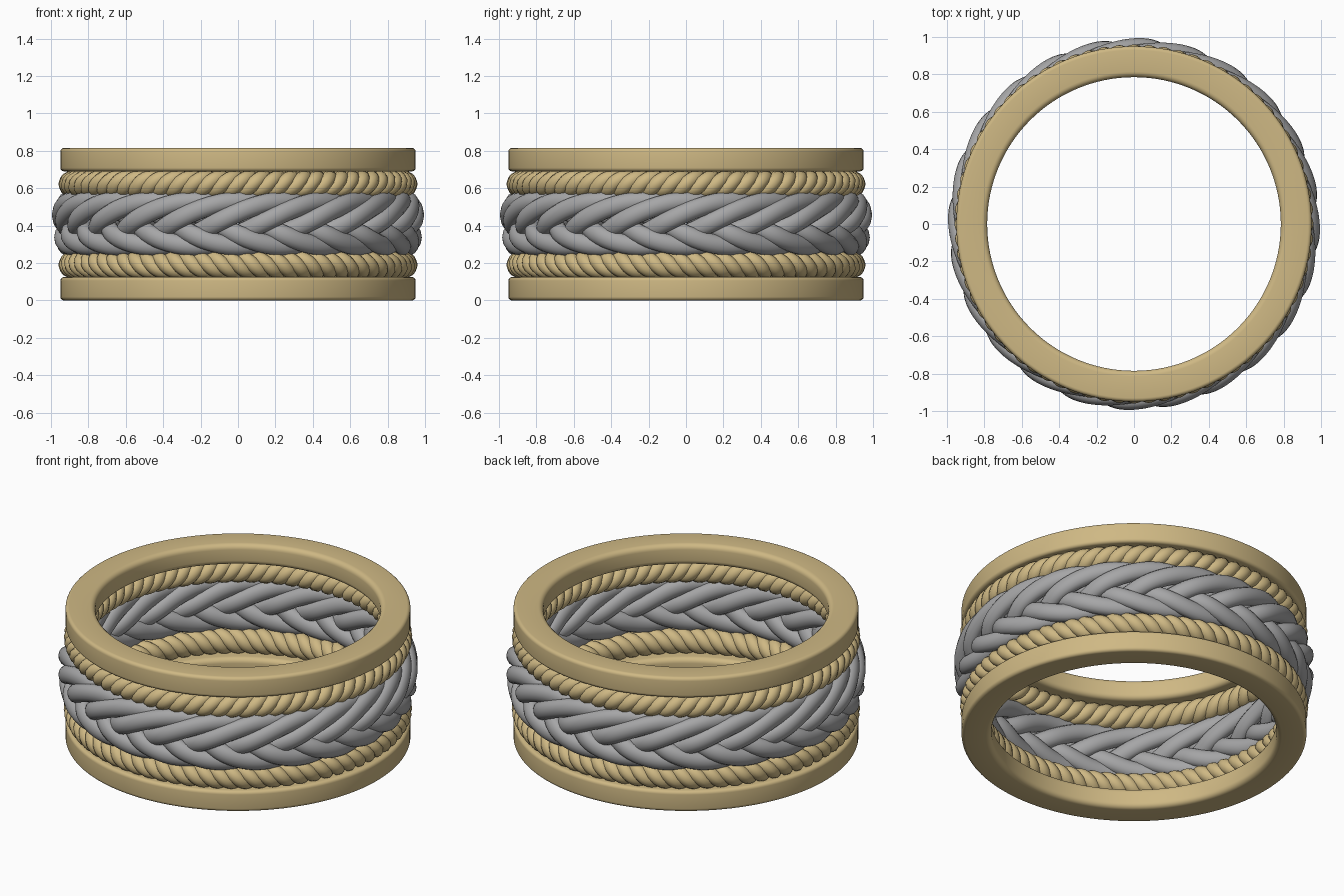
import bpy, math
from mathutils import Vector

if "Cube" in bpy.data.objects:
    bpy.data.objects.remove(bpy.data.objects["Cube"])

def material(name, rgb):
    m = bpy.data.materials.new(name)
    m.diffuse_color = (*rgb, 1)
    m.use_nodes = True
    m.node_tree.nodes["Principled BSDF"].inputs["Base Color"].default_value = m.diffuse_color
    return m

GOLD = material("warm gold", (0.62, 0.48, 0.23))
SILVER = material("silver grey", (0.38, 0.38, 0.385))

def loft(name, loops, mat, angle=180):
    """Joins a closed series of equal closed loops; loops is a list of tubes."""
    verts, faces = [], []
    for tube in loops:
        base, n, k = len(verts), len(tube), len(tube[0])
        verts += [p for ring in tube for p in ring]
        for i in range(n):
            for j in range(k):
                i2, j2 = (i + 1) % n, (j + 1) % k
                faces.append([base + i * k + j, base + i2 * k + j,
                              base + i2 * k + j2, base + i * k + j2])
    me = bpy.data.meshes.new(name)
    me.from_pydata(verts, [], faces)
    me.materials.append(mat)
    ob = bpy.data.objects.new(name, me)
    bpy.context.collection.objects.link(ob)
    bpy.context.view_layer.objects.active = ob
    ob.select_set(True)
    bpy.ops.object.shade_smooth_by_angle(angle=math.radians(angle))
    ob.select_set(False)
    return ob

def sweep(path, steps, sides, thick, wide):
    """Elliptical tube along a closed path(theta) -> (radius, z)."""
    def point(a):
        r, z = path(a)
        return Vector((r * math.cos(a), r * math.sin(a), z))
    rings = []
    for i in range(steps):
        a = 2 * math.pi * i / steps
        p = point(a)
        t = (point(a + 1e-3) - point(a - 1e-3)).normalized()
        out = Vector((math.cos(a), math.sin(a), 0))
        out = (out - t * out.dot(t)).normalized()
        side = t.cross(out)
        rings.append([p + out * thick * math.cos(b) + side * wide * math.sin(b)
                      for b in (2 * math.pi * j / sides for j in range(sides))])
    return rings

def band(name, z0, z1, r0=0.785, r1=0.95):
    """Plain ring with rounded edges."""
    prof = []
    for r, z, f, sx, sz, start in ((r1, z0, .02, -1, 1, -90), (r1, z1, .02, -1, -1, 0),
                                   (r0, z1, .03, 1, -1, 90), (r0, z0, .03, 1, 1, 180)):
        for k in range(6):
            b = math.radians(start + 18 * k)
            prof.append((r + sx * f + f * math.cos(b), z + sz * f + f * math.sin(b)))
    n = 128
    rings = [[(r * math.cos(a), r * math.sin(a), z) for r, z in prof]
             for a in (2 * math.pi * i / n for i in range(n))]
    loft(name, [rings], GOLD, 40)

def rope(name, zc, turn):
    """Three-strand twisted rope."""
    tubes = []
    for k in range(3):
        def path(a, ph=2 * math.pi * k / 3):
            b = 24 * a * turn + ph
            return 0.883 + 0.037 * math.cos(b), zc + 0.034 * math.sin(b)
        tubes.append(sweep(path, 480, 10, 0.04, 0.04))
    loft(name, tubes, GOLD)

# Plain edge bands
band("lower_band", 0.0, 0.125)
band("upper_band", 0.69, 0.815)

# Twisted ropes, mirrored
rope("lower_rope", 0.19, -1)
rope("upper_rope", 0.622, 1)

# Six-strand flat braid, its chevron point a little below the middle
strands = []
for k in range(6):
    def weave(a, ph=2 * math.pi * k / 6):
        t = 4 * a + ph
        over = math.sin(t) * math.tanh(3 * (0.25 - math.cos(t)))
        return 0.912 + 0.045 * over, 0.41 - 0.118 * math.cos(t)
    strands.append(sweep(weave, 320, 14, 0.043, 0.052))
loft("braid", strands, SILVER)
